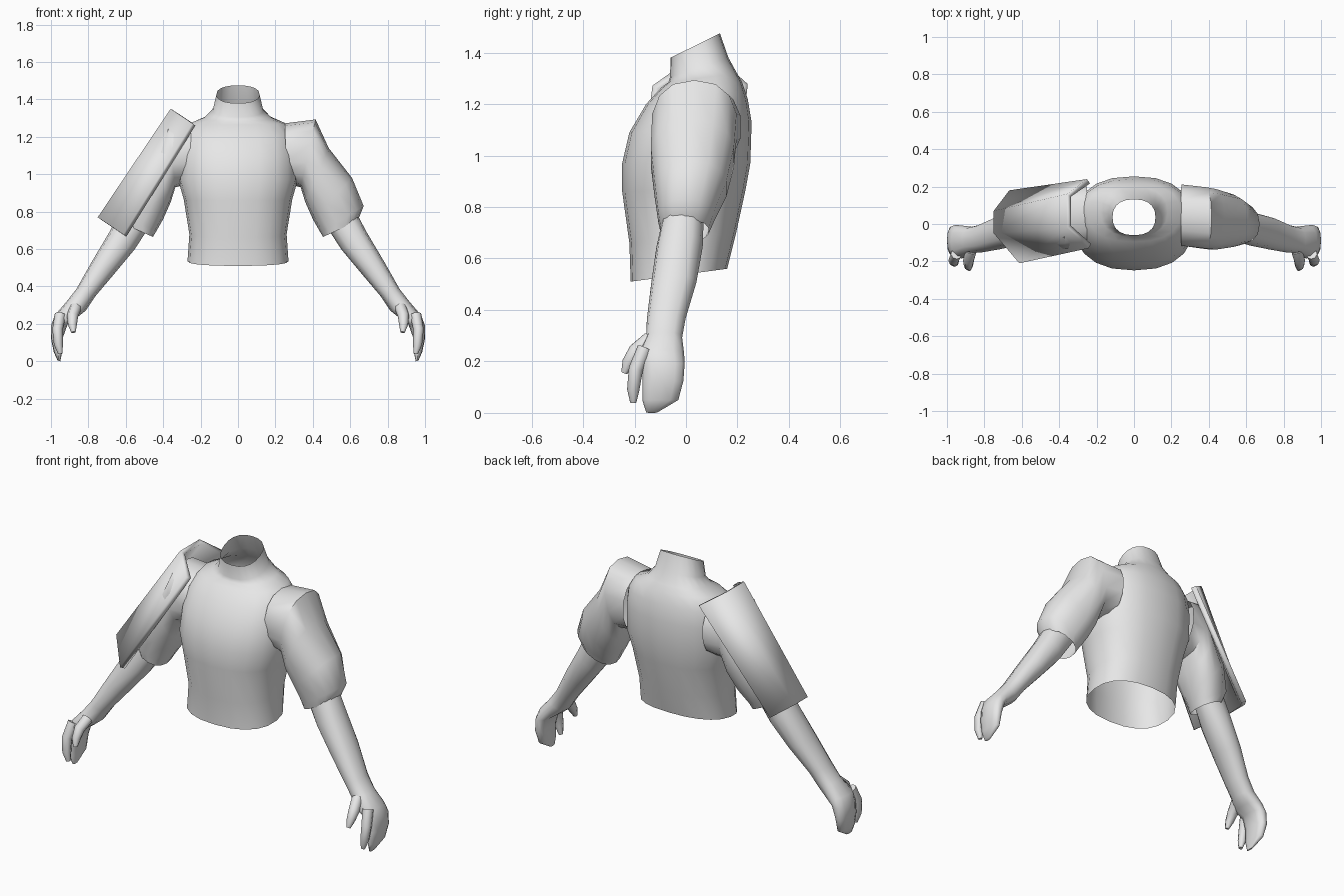
import bpy, bmesh, math
from mathutils import Vector

if "Cube" in bpy.data.objects:
    bpy.data.objects.remove(bpy.data.objects["Cube"])

grey = bpy.data.materials.new("plain_grey")
grey.diffuse_color = (0.8, 0.8, 0.8, 1)
grey.use_nodes = True
grey.node_tree.nodes["Principled BSDF"].inputs["Base Color"].default_value = grey.diffuse_color


def make(name, rings, closed=True, cap_start=False, cap_end=False, angle=40):
    """Skin a list of point rings into one object."""
    bm = bmesh.new()
    loops = [[bm.verts.new(p) for p in r] for r in rings]
    n = len(loops[0])
    for a, b in zip(loops, loops[1:]):
        for i in range(n if closed else n - 1):
            j = (i + 1) % n
            bm.faces.new((a[i], a[j], b[j], b[i]))
    if cap_start:
        bm.faces.new(loops[0])
    if cap_end:
        bm.faces.new(loops[-1])
    bmesh.ops.recalc_face_normals(bm, faces=bm.faces)
    me = bpy.data.meshes.new(name)
    bm.to_mesh(me)
    bm.free()
    me.materials.append(grey)
    ob = bpy.data.objects.new(name, me)
    bpy.context.collection.objects.link(ob)
    bpy.ops.object.select_all(action='DESELECT')
    bpy.context.view_layer.objects.active = ob
    ob.select_set(True)
    bpy.ops.object.shade_smooth_by_angle(angle=math.radians(angle))
    return ob


def power(v, e):
    return math.copysign(abs(v) ** e, v)


def torso_ring(zf, zb, hw, yf, yb, n=20, e=0.85):
    pts = []
    for i in range(n):
        t = 2 * math.pi * i / n
        k = power(math.cos(t), e)
        pts.append((hw * power(math.sin(t), e), (yf + yb) / 2 + k * (yb - yf) / 2,
                    (zf + zb) / 2 + k * (zb - zf) / 2))
    return pts


def limb_ring(s, xt, zt, xb, zb, yf, yb, n=14, e=0.85):
    """Ring from an outer point to an inner point, spanning yf to yb."""
    pts = []
    for i in range(n):
        t = 2 * math.pi * i / n
        c, d = power(math.cos(t), e), power(math.sin(t), e)
        pts.append((s * ((xt + xb) / 2 + c * (xt - xb) / 2),
                    (yf + yb) / 2 + d * (yb - yf) / 2,
                    (zt + zb) / 2 + c * (zt - zb) / 2))
    return pts


def tube(name, path, radii, n=8):
    """Tapered finger along a path, capped at both ends."""
    path = [Vector(p) for p in path]
    rings = []
    for i, p in enumerate(path):
        d = (path[min(i + 1, len(path) - 1)] - path[max(i - 1, 0)]).normalized()
        u = d.cross(Vector((0, 1, 0))).normalized()
        v = d.cross(u)
        rings.append([p + radii[i] * (u * math.cos(2 * math.pi * k / n)
                                      + v * math.sin(2 * math.pi * k / n)) for k in range(n)])
    return make(name, rings, cap_start=True, cap_end=True, angle=60)


# Torso and neck, open at waist and neck: front z, back z, half width, front y, back y
make("torso", [torso_ring(*r) for r in [
    (0.51, 0.56, 0.27, -0.215, 0.16),
    (0.66, 0.70, 0.26, -0.22, 0.195),
    (0.86, 0.87, 0.29, -0.248, 0.232),
    (0.97, 0.97, 0.32, -0.248, 0.25),
    (1.09, 1.13, 0.315, -0.22, 0.255),
    (1.20, 1.22, 0.30, -0.155, 0.24),
    (1.265, 1.285, 0.25, -0.095, 0.218),
    (1.285, 1.32, 0.18, -0.068, 0.198),
    (1.305, 1.38, 0.135, -0.062, 0.165),
    (1.38, 1.475, 0.115, -0.06, 0.132)]], angle=60)

# Limb profiles: outer x, z, inner x, z, front y, back y
SLEEVE = [
    (0.25, 1.272, 0.26, 0.95, -0.12, 0.215),
    (0.415, 1.293, 0.335, 0.93, -0.135, 0.20),
    (0.485, 1.14, 0.36, 0.85, -0.14, 0.19),
    (0.61, 0.98, 0.40, 0.76, -0.125, 0.16),
    (0.672, 0.83, 0.44, 0.69, -0.11, 0.11),
    (0.64, 0.75, 0.455, 0.665, -0.10, 0.09)]
ARM = [
    (0.60, 0.86, 0.46, 0.74, -0.08, 0.07),
    (0.685, 0.695, 0.555, 0.595, -0.115, 0.065),
    (0.78, 0.535, 0.655, 0.475, -0.135, 0.04),
    (0.865, 0.385, 0.765, 0.345, -0.152, -0.002),
    (0.92, 0.315, 0.815, 0.27, -0.155, -0.015),
    (0.98, 0.245, 0.865, 0.23, -0.185, -0.008),
    (1.0, 0.19, 0.91, 0.20, -0.17, -0.005),
    (1.0, 0.12, 0.935, 0.13, -0.17, -0.01),
    (0.985, 0.05, 0.94, 0.05, -0.17, -0.03),
    (0.965, 0.005, 0.95, 0.0, -0.155, -0.11)]

for s, side in ((1, "left"), (-1, "right")):
    # The sleeve under the guard is pulled in a little
    tuck = 0.04 if s < 0 else 0.0
    make(side + "_sleeve", [limb_ring(s, r[0] - (tuck if i else 0), r[1] - tuck * 0.5, *r[2:])
                            for i, r in enumerate(SLEEVE)], angle=50)
    make(side + "_arm", [limb_ring(s, *r, n=12) for r in ARM], cap_end=True, angle=60)
    tube(side + "_finger", [(s * 0.95, -0.16, 0.25), (s * 0.965, -0.195, 0.17),
                            (s * 0.96, -0.205, 0.09), (s * 0.95, -0.205, 0.04)],
         (0.03, 0.028, 0.024, 0.012))
    tube(side + "_thumb", [(s * 0.87, -0.14, 0.285), (s * 0.885, -0.195, 0.24),
                           (s * 0.885, -0.225, 0.195), (s * 0.88, -0.24, 0.155)],
         (0.032, 0.03, 0.024, 0.012))

# Folded guard plate over the right upper arm: offset below the ridge, y
out = Vector((-0.83, 0, 0.557))


def guard_ring(x, z, section):
    return [Vector((x, y, z)) + out * d for d, y in section]


guard = make("shoulder_guard", [
    guard_ring(-0.36, 1.35, [(-0.13, 0.24), (0, 0.16), (0, -0.02), (-0.14, -0.13)]),
    guard_ring(-0.75, 0.77, [(-0.10, 0.18), (0, 0.07), (0, -0.05), (-0.165, -0.21)])],
    closed=False, angle=25)
# Face the plate outwards, then thicken towards the arm
if sum((f.normal.dot(out) * f.area for f in guard.data.polygons)) < 0:
    guard.data.flip_normals()
mod = guard.modifiers.new("thickness", 'SOLIDIFY')
mod.thickness = 0.03
mod.offset = -1
